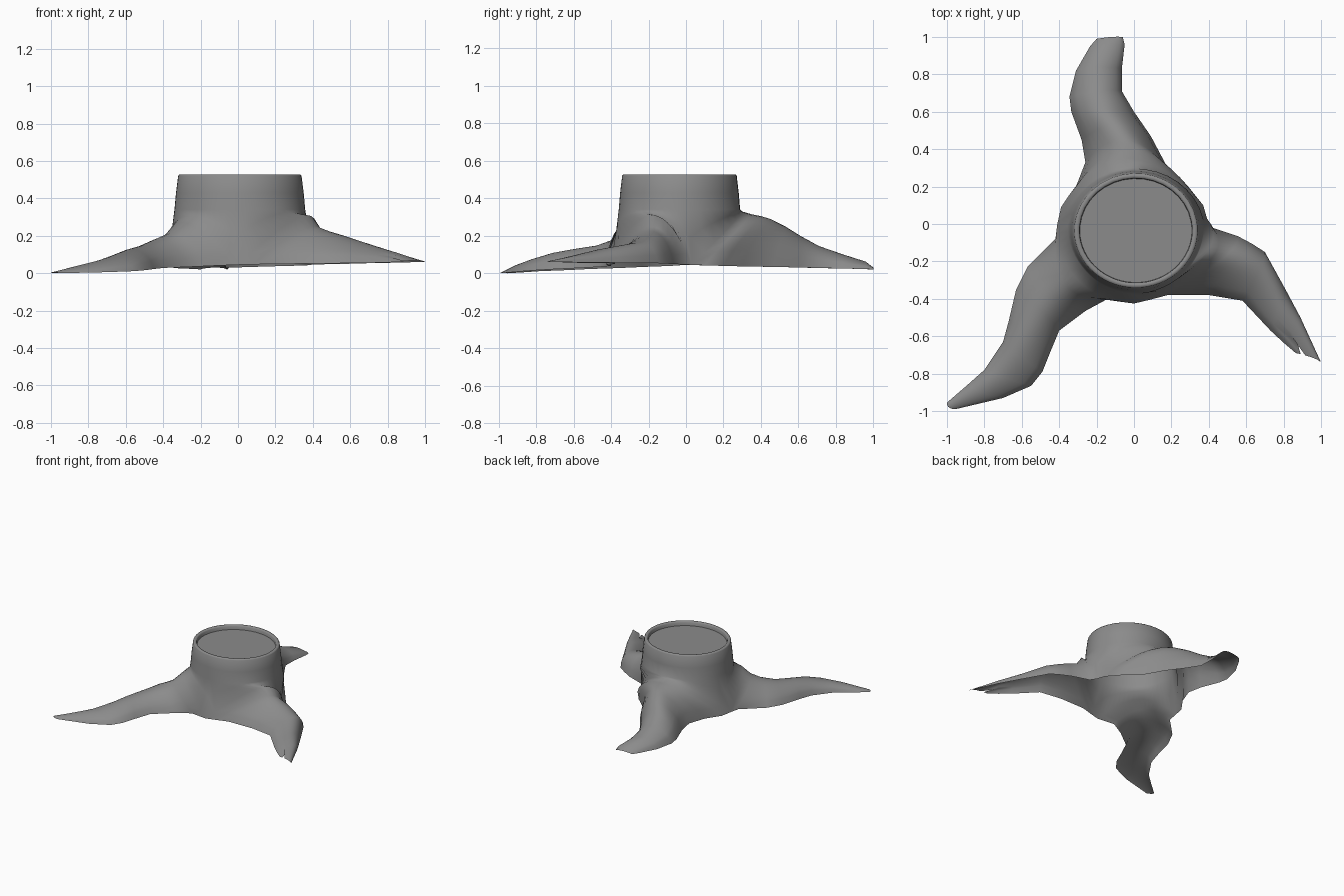
import bpy
import bmesh
from math import sin, cos, pi, radians
from mathutils import Vector

if "Cube" in bpy.data.objects:
    bpy.data.objects.remove(bpy.data.objects["Cube"], do_unlink=True)

COLUMNS = 16
CENTRE_X, CENTRE_Y = 0.01, -0.035
RADIUS_X, RADIUS_Y = 0.33, 0.306
SHOULDER_Z, CROTCH_Z, GROUND_Z = 0.34, 0.19, 0.045

bark = bpy.data.materials.new("grey_bark")
bark.use_nodes = True
bark.diffuse_color = (0.26, 0.26, 0.26, 1)
bark.node_tree.nodes["Principled BSDF"].inputs["Base Color"].default_value = bark.diffuse_color


def trunk_point(angle, scale, z):
    """Point on the slightly oval trunk outline."""
    a = radians(angle)
    return Vector((CENTRE_X + RADIUS_X * scale * cos(a),
                   CENTRE_Y + RADIUS_Y * scale * sin(a), z))


def arch(s, power):
    return max(sin(pi * s), 0) ** power


def arched_row(start, ridge, end, base, power):
    """Cross-section of a root: bowed in plan through the ridge, arched in height."""
    a, m, b = Vector(start), Vector(ridge[:2]), Vector(end)
    control = m * 2 - (a + b) / 2
    row = []
    for i in range(COLUMNS + 1):
        s = i / COLUMNS
        p = a * (1 - s) ** 2 + control * 2 * s * (1 - s) + b * s ** 2
        row.append(Vector((p.x, p.y, base + (ridge[2] - base) * arch(s, power))))
    return row


def sector_rows(angle_a, angle_b, crotch_a, crotch_b, tip_z, sections):
    """Rows of one third of the stump, from the rim down and out to a root tip."""
    steps = [i / COLUMNS for i in range(COLUMNS + 1)]
    angles = [angle_a + (angle_b - angle_a) * s for s in steps]
    rows = [[trunk_point(a, scale, z) for a in angles] for scale, z in TRUNK_PROFILE]
    # shoulder row, where the trunk turns into the root
    rise = (SHOULDER_Z + sections[0][1][2]) / 2 - CROTCH_Z
    rows.append([trunk_point(a, 1.11 - 0.03 * sin(pi * s), CROTCH_Z + rise * arch(s, 0.7))
                 for a, s in zip(angles, steps)])
    for i, (start, ridge, end) in enumerate(sections):
        base = GROUND_Z + (tip_z - GROUND_Z) * i / (len(sections) - 1)
        # roots become boxier away from the trunk
        power = max(0.55, 0.9 - 0.08 * i)
        rows.append(arched_row(start or crotch_a, ridge, end or crotch_b, base, power))
    return rows


def add_object(name, bm):
    mesh = bpy.data.meshes.new(name)
    bm.to_mesh(mesh)
    bm.free()
    mesh.materials.append(bark)
    mesh.shade_smooth()
    obj = bpy.data.objects.new(name, mesh)
    bpy.context.collection.objects.link(obj)


# Rim and trunk wall: (outline scale, height)
TRUNK_PROFILE = [(0.905, 0.485), (0.915, 0.52), (0.93, 0.527), (0.985, 0.527),
                 (1.0, 0.52), (1.035, 0.43), (1.06, SHOULDER_Z)]

# Hollows between the roots, on the ground
RIGHT, LEFT, FRONT = (0.39, 0.03), (-0.41, 0.0), (0.0, -0.425)

# Root sections: one edge, ridge with height, other edge (None = hollow)
BACK_ROOT = [
    (None, (-.04, .3, .33), None),
    ((.37, .1), (-.04, .35, .315), (-.39, .09)),
    ((.29, .2), (-.03, .4, .305), (-.31, .2)),
    ((.18, .3), (-.05, .45, .29), (-.26, .33)),
    ((.09, .47), (-.1, .53, .25), (-.28, .45)),
    ((0, .6), (-.16, .61, .2), (-.335, .6)),
    ((-.065, .71), (-.19, .71, .145), (-.345, .68)),
    ((-.065, .83), (-.19, .84, .1), (-.31, .82)),
    ((-.05, .96), (-.14, .96, .062), (-.235, .95)),
    ((-.06, 1), (-.12, 1, .03), (-.2, .99)),
]
FRONT_RIGHT_ROOT = [
    (None, (-.3, -.3, .27), None),
    ((-.42, -.08), (-.36, -.33, .215), (-.14, -.4)),
    ((-.57, -.23), (-.43, -.38, .18), (-.26, -.465)),
    ((-.63, -.35), (-.5, -.46, .15), (-.4, -.57)),
    ((-.67, -.52), (-.57, -.59, .13), (-.45, -.69)),
    ((-.7, -.63), (-.62, -.7, .11), (-.49, -.79)),
    ((-.8, -.78), (-.7, -.82, .075), (-.55, -.865)),
    ((-.89, -.86), (-.82, -.9, .045), (-.7, -.93)),
    ((-1, -.955), (-.99, -.98, .005), (-.955, -.99)),
]
FRONT_LEFT_ROOT = [
    (None, (.37, -.18, .31), None),
    ((.085, -.405), (.41, -.19, .25), (.42, -.02)),
    ((.18, -.38), (.47, -.19, .225), (.555, -.065)),
    ((.4, -.38), (.56, -.21, .2), (.63, -.105)),
    ((.58, -.41), (.67, -.25, .165), (.7, -.15)),
    ((.73, -.57), (.78, -.44, .13), (.81, -.35)),
    ((.8, -.635), (.86, -.55, .105), (.89, -.5)),
    ((.865, -.69), (.955, -.715, .068), (1, -.74)),
]

# Hollow stump shell with three roots, open underneath
bm = bmesh.new()
for sector in [(10, 175, RIGHT, LEFT, .02, BACK_ROOT),
               (175, 268, LEFT, FRONT, 0, FRONT_RIGHT_ROOT),
               (268, 370, FRONT, RIGHT, .06, FRONT_LEFT_ROOT)]:
    grid = [[bm.verts.new(p) for p in row] for row in sector_rows(*sector)]
    for upper, lower in zip(grid, grid[1:]):
        for i in range(COLUMNS):
            bm.faces.new((upper[i], lower[i], lower[i + 1], upper[i + 1]))
# Split the tip of the front left root into two prongs
grid[-1][3].co += Vector((-.03, .06, 0))
bmesh.ops.remove_doubles(bm, verts=bm.verts, dist=0.0005)
add_object("stump_with_roots", bm)

# Sunken sawn face inside the rim
bm = bmesh.new()
bm.faces.new([bm.verts.new(trunk_point(a, 0.912, 0.495)) for a in range(0, 360, 8)])
add_object("sawn_face", bm)
